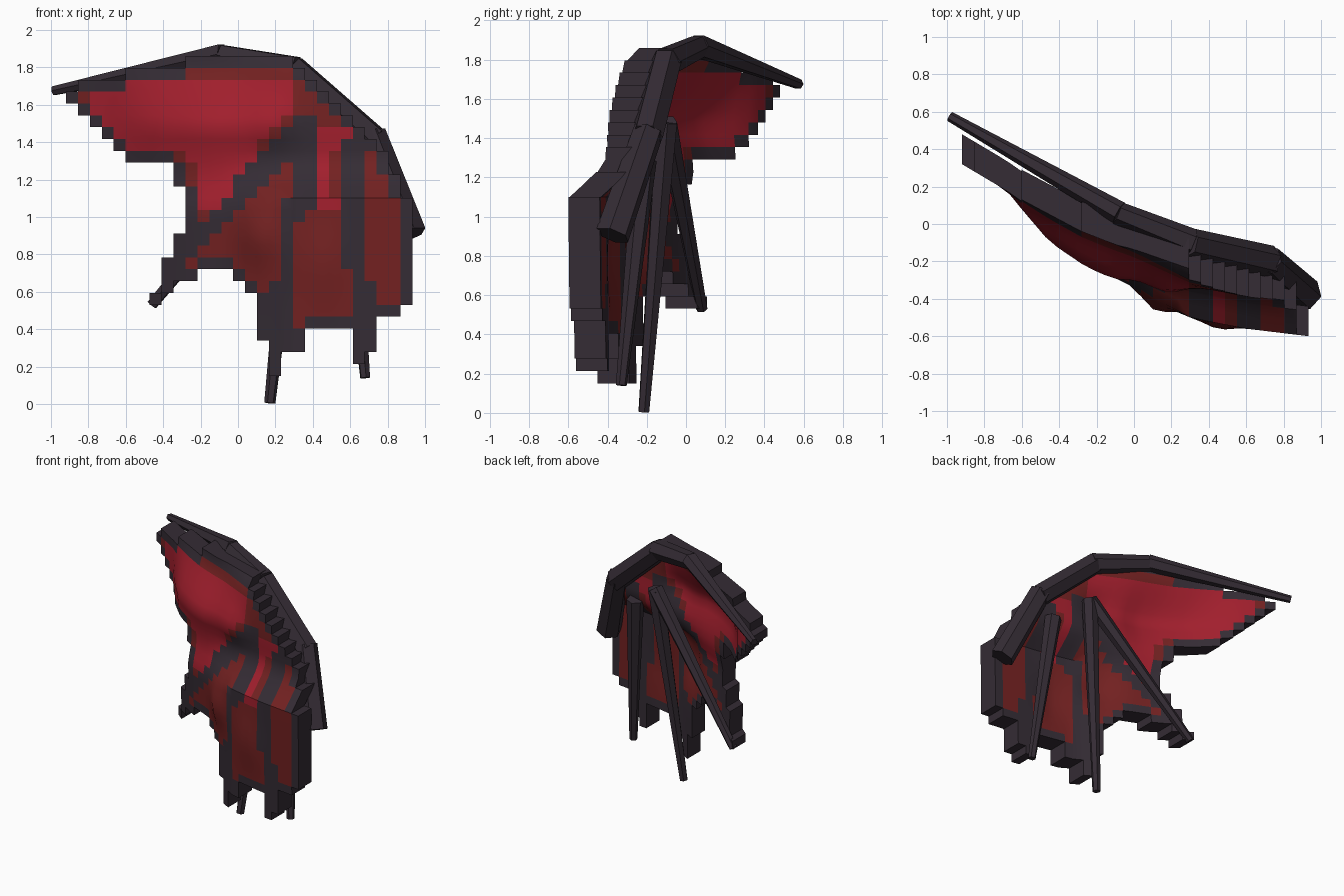
import bpy, bmesh, math
from mathutils import Vector

cube = bpy.data.objects.get("Cube")
if cube:
    bpy.data.objects.remove(cube, do_unlink=True)


def lin(c):
    return tuple(v / 12.92 if v < 0.04045 else ((v + 0.055) / 1.055) ** 2.4 for v in c) + (1,)


def material(name, srgb):
    m = bpy.data.materials.new(name)
    m.use_nodes = True
    m.diffuse_color = lin(srgb)
    m.node_tree.nodes["Principled BSDF"].inputs["Base Color"].default_value = lin(srgb)
    return m


bone = material("dark bone", (0.205, 0.172, 0.205))
deep = material("deep red skin", (0.45, 0.13, 0.13))
bright = material("bright red skin", (0.63, 0.12, 0.175))


# Tapered six-sided rod between two points, widest sideways
def rod(name, a, b, ra, rb):
    a, b = Vector(a), Vector(b)
    bpy.ops.mesh.primitive_cone_add(vertices=6, radius1=ra, radius2=rb,
                                    depth=(b - a).length, location=(a + b) / 2)
    o = bpy.context.object
    o.name = name
    o.rotation_mode = 'QUATERNION'
    o.rotation_quaternion = (b - a).to_track_quat('Z', 'X')
    o.data.materials.append(bone)


# Arm along the leading edge
rod("arm_tip", (-0.08, 0.06, 1.87), (-0.985, 0.575, 1.675), 0.062, 0.027)
rod("arm_outer", (0.31, -0.10, 1.79), (-0.09, 0.06, 1.865), 0.075, 0.062)
rod("arm_middle", (0.73, -0.20, 1.405), (0.29, -0.10, 1.795), 0.085, 0.08)
rod("arm_base", (0.92, -0.375, 0.905), (0.715, -0.19, 1.44), 0.09, 0.08)

# Finger bones behind the skin
knuckle = (0.33, -0.10, 1.48)
rod("finger_outer", knuckle, (-0.46, 0.08, 0.53), 0.056, 0.03)
rod("finger_middle", knuckle, (0.17, -0.215, 0.005), 0.06, 0.03)
rod("finger_inner", (0.58, -0.21, 1.29), (0.68, -0.33, 0.14), 0.062, 0.028)

# Skin: blocky cells inside an outline, on a curved sheet
OUTLINE = [(-.28, 1.86), (.3, 1.86), (.3, 1.81), (.47, 1.66), (.72, 1.42), (.83, 1.25),
           (.87, 1.1), (.94, 1.04), (.94, .59), (.75, .42), (.75, .28), (.68, .28), (.68, .2),
           (.61, .2), (.61, .4), (.36, .4), (.36, .34), (.23, .22), (.23, .15), (.16, .15),
           (.16, .34), (.1, .34), (.1, .59), (.04, .59), (-.02, .72), (-.21, .72), (-.21, .66),
           (-.35, .66), (-.35, .6), (-.41, .6), (-.41, .54), (-.47, .54), (-.47, .6),
           (-.41, .6), (-.41, .78), (-.35, .78), (-.35, .91), (-.29, .91), (-.29, 1.16),
           (-.35, 1.16), (-.35, 1.29), (-.58, 1.29), (-.91, 1.61), (-.93, 1.61), (-.93, 1.67),
           (-.86, 1.67), (-.86, 1.73), (-.6, 1.73), (-.6, 1.8), (-.28, 1.8)]
BRIGHT = [[(-.85, 1.73), (.3, 1.73), (.32, 1.58), (.1, 1.35), (0, 1.04), (-.22, 1.04),
           (-.22, 1.29), (-.35, 1.36), (-.65, 1.36)],
          [(.42, 1.04), (.55, 1.04), (.55, 1.1), (.49, 1.1), (.49, 1.35), (.61, 1.36),
           (.58, 1.48), (.42, 1.48)]]
# Dark stripes over the fingers: path and half width
STRIPES = [([(.34, 1.48), (.02, 1.13), (-.37, .72)], .055),
           ([(.36, 1.5), (.36, 1.12), (.27, .98), (.25, .6), (.2, .2)], .055),
           ([(.61, 1.36), (.62, .75), (.67, .6), (.68, .2)], .05)]
CX, CZ, X0, Z0 = 0.0639, 0.0633, -0.92, 1.86
COLS, ROWS, THICK = 29, 27, 0.16


def inside(x, z, poly):
    hit = False
    for (x1, z1), (x2, z2) in zip(poly, poly[1:] + poly[:1]):
        if (z1 > z) != (z2 > z) and x < (x2 - x1) * (z - z1) / (z2 - z1) + x1:
            hit = not hit
    return hit


def distance(x, z, path):
    p, best = Vector((x, z)), 9
    for a, b in zip(path, path[1:]):
        a, b = Vector(a), Vector(b)
        t = max(0, min(1, (p - a).dot(b - a) / (b - a).length_squared))
        best = min(best, (a.lerp(b, t) - p).length)
    return best


def curve(v, pts):
    if v <= pts[0][0]:
        return pts[0][1]
    for (a, fa), (b, fb) in zip(pts, pts[1:]):
        if v <= b:
            return fa + (fb - fa) * (v - a) / (b - a)
    return pts[-1][1]


# Depth of the sheet: sweep along the arm, forward billow below it, soft bulges
SWEEP = [(-.92, .32), (-.6, .13), (-.28, -.04), (0, -.15), (.3, -.3), (.6, -.36), (.93, -.4)]
BILLOW_OUT = [(.6, -.16), (1.05, -.18), (1.2, -.13), (1.33, -.14), (1.5, -.19), (1.78, 0)]
BILLOW_IN = [(.2, -.19), (1.1, -.2), (1.22, -.07), (1.3, -.02), (1.5, -.03), (1.7, -.02),
             (1.8, 0), (1.86, .06)]
FADE = [(-.68, 0), (-.45, .8), (-.2, 1)]
# Bulge: x, z, spread in x, spread in z, amount
BULGES = [(.11, .9, .09, .15, .07), (.45, .75, .1, .2, .035), (.18, 1.5, .12, .12, .05)]


def depth(x, z):
    t = max(0, min(1, (x + 0.1) / 0.4))
    out = curve(z, BILLOW_OUT) * curve(x, FADE)
    y = curve(x, SWEEP) + out * (1 - t) + curve(z, BILLOW_IN) * t
    for bx, bz, sx, sz, amount in BULGES:
        y -= amount * math.exp(-((x - bx) / sx) ** 2 - ((z - bz) / sz) ** 2)
    return y


def centre(c, r):
    return X0 + (c + .5) * CX, Z0 - (r + .5) * CZ


cells = {(c, r) for c in range(COLS) for r in range(ROWS) if inside(*centre(c, r), OUTLINE)}

bm = bmesh.new()
corners = {}


def corner(c, r):
    if (c, r) not in corners:
        x, z = X0 + c * CX, Z0 - r * CZ
        corners[c, r] = bm.verts.new((x, depth(x, z), z))
    return corners[c, r]


for c, r in sorted(cells):
    f = bm.faces.new([corner(c, r), corner(c, r + 1), corner(c + 1, r + 1), corner(c + 1, r)])
    x, z = centre(c, r)
    rim = any(n not in cells for n in ((c - 1, r), (c + 1, r), (c, r - 1), (c, r + 1)))
    if rim or any(distance(x, z, p) < w for p, w in STRIPES):
        f.material_index = 0
    else:
        f.material_index = 2 if any(inside(x, z, p) for p in BRIGHT) else 1

# Thicken backwards with dark rim walls
front = set(bm.faces)
ext = bmesh.ops.extrude_face_region(bm, geom=list(front), use_keep_orig=True)["geom"]
back = {g for g in ext if isinstance(g, bmesh.types.BMFace)}
for v in [g for g in ext if isinstance(g, bmesh.types.BMVert)]:
    v.co.y += THICK
for f in bm.faces:
    if f not in back and f not in front:
        f.material_index = 0
bmesh.ops.recalc_face_normals(bm, faces=bm.faces)

mesh = bpy.data.meshes.new("wing_skin")
bm.to_mesh(mesh)
bm.free()
for m in (bone, deep, bright):
    mesh.materials.append(m)
skin = bpy.data.objects.new("wing_skin", mesh)
bpy.context.collection.objects.link(skin)
bpy.ops.object.select_all(action='DESELECT')
skin.select_set(True)
bpy.context.view_layer.objects.active = skin
bpy.ops.object.shade_smooth_by_angle(angle=math.radians(35))
